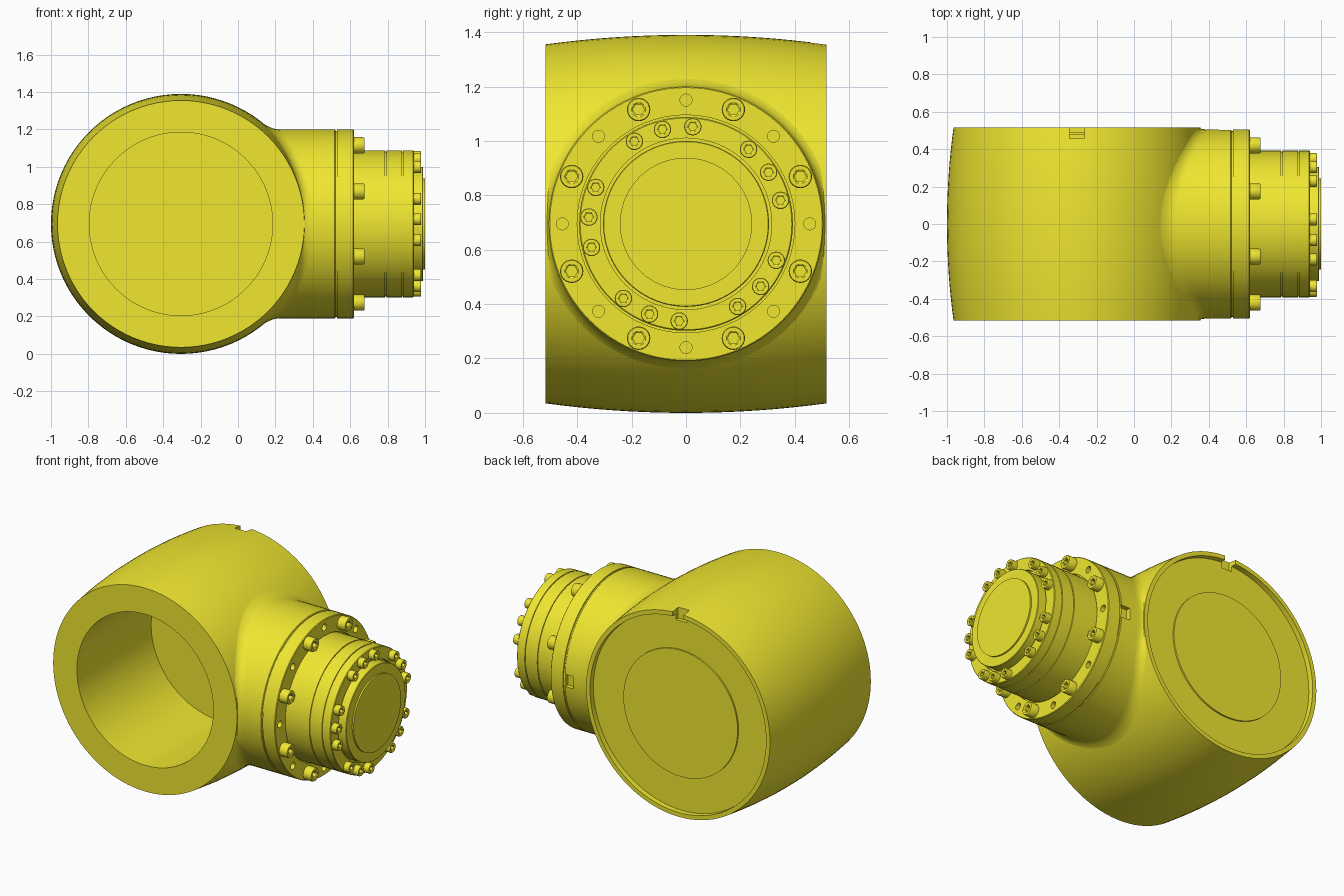
import bpy, bmesh
from math import cos, sin, pi, sqrt, radians

if "Cube" in bpy.data.objects:
    bpy.data.objects.remove(bpy.data.objects["Cube"])

CX, CZ = -0.305, 0.695          # barrel axis (along y); wrist axis (along x) shares CZ
N = 96

yellow = bpy.data.materials.new("yellow_paint")
yellow.diffuse_color = (0.87, 0.80, 0.03, 1)
yellow.use_nodes = True
yellow.node_tree.nodes["Principled BSDF"].inputs["Base Color"].default_value = yellow.diffuse_color


def loft(name, rings):
    """Skin equal-length rings and cap both ends."""
    bm = bmesh.new()
    vs = [[bm.verts.new(p) for p in ring] for ring in rings]
    n = len(vs[0])
    for a, b in zip(vs, vs[1:]):
        for i in range(n):
            j = (i + 1) % n
            bm.faces.new((a[i], a[j], b[j], b[i]))
    bm.faces.new(vs[0])
    bm.faces.new(vs[-1])
    bmesh.ops.recalc_face_normals(bm, faces=bm.faces)
    me = bpy.data.meshes.new(name)
    bm.to_mesh(me)
    bm.free()
    me.materials.append(yellow)
    ob = bpy.data.objects.new(name, me)
    bpy.context.collection.objects.link(ob)
    return ob


def smooth(ob, angle=30):
    ob.data.shade_smooth()
    ob.data.set_sharp_from_angle(angle=radians(angle))


def angles(n):
    return [2 * pi * i / n for i in range(n)]


def lathe_x(name, profile, n=N, y=0, z=CZ):
    return loft(name, [[(h, y + r * cos(t), z + r * sin(t)) for t in angles(n)]
                       for r, h in profile])


def lathe_y(name, profile, n=N):
    return loft(name, [[(CX + r * cos(t), h, CZ + r * sin(t)) for t in angles(n)]
                       for r, h in profile])


def box(name, x, y, z):
    return loft(name, [[(a, y[0], c), (a, y[1], c), (a, y[1], d), (a, y[0], d)]
                       for a in x for c, d in [z]])


def cut(ob, cutters):
    for c in cutters:
        m = ob.modifiers.new("cut", 'BOOLEAN')
        m.operation, m.solver, m.object = 'DIFFERENCE', 'EXACT', c
        bpy.context.view_layer.objects.active = ob
        bpy.ops.object.modifier_apply(modifier=m.name)
        bpy.data.objects.remove(c)


def barrel_r(y):
    return 0.695 - 0.035 * (y / 0.517) ** 2


def barrel_x(y, dz):
    return CX + sqrt(barrel_r(y) ** 2 - dz ** 2)


# Barrel: bulged shell, deep front bore, shallow rear recess with raised disc
bulge = [(barrel_r(y), y) for y in [-0.517 + 1.034 * i / 16 for i in range(17)]]
barrel = lathe_y("barrel_housing",
                 [(0.49, 0.245), (0.49, -0.517)] + bulge +
                 [(0.632, 0.517), (0.632, 0.482), (0.41, 0.482), (0.41, 0.492)])
cut(barrel, [box("rim_notch_cutter", (-0.345, -0.265), (0.458, 0.55), (1.29, 1.45))])
smooth(barrel)

# Neck: filleted out of the barrel, then straight to the flange
R = 0.505
rows = [[] for _ in range(12)]
for t in angles(N):
    c, s = cos(t), sin(t)
    r_out = min(0.555, 0.514 / max(abs(c), 0.01))
    x0 = barrel_x(r_out * c, r_out * s) - 0.004
    xi = barrel_x(R * c, R * s)
    pts = [(0.25, 0.3)]
    for k in range(9):
        u = k / 8
        a, b, d = (1 - u) ** 2, 2 * u * (1 - u), u * u
        pts.append((a * x0 + b * xi + d * (xi + 0.05), a * r_out + (b + d) * R))
    pts += [(0.517, R), (0.521, R - 0.004)]
    for row, (x, r) in zip(rows, pts):
        row.append((x, r * c, CZ + r * s))
neck = loft("neck", rows)
cut(neck, [box("side_slot_cutter", (0.455, 0.56), (0.475, 0.56), (0.655, 0.735))])
smooth(neck)

# Flange with plain holes between its bolts
flange = lathe_x("flange", [(0.498, 0.515), (0.498, 0.53), (R, 0.53), (R, 0.616),
                            (0.501, 0.62), (0.40, 0.62), (0.40, 0.605)])
cut(flange, [lathe_x("hole_cutter", [(0.022, 0.58), (0.022, 0.66)], 24,
                     0.455 * cos(k * pi / 4), CZ + 0.455 * sin(k * pi / 4))
             for k in range(8)])
smooth(flange)

# Wrist drum with thin seam grooves, then the hub with its raised cover
drum = [(0.393, 0.59)]
for x in (0.79, 0.88):
    drum += [(0.393, x - 0.003), (0.387, x - 0.003), (0.387, x + 0.003), (0.393, x + 0.003)]
drum += [(0.393, 0.936), (0.389, 0.94), (0.315, 0.94), (0.315, 0.915)]
smooth(lathe_x("wrist_drum", drum))
smooth(lathe_x("wrist_hub", [(0.305, 0.905), (0.305, 0.987), (0.302, 0.99),
                             (0.243, 0.99), (0.243, 1.0)]))


# Socket-head bolts: round head with a hexagonal recess
def bolt(name, x, radius, height, ring_r, ang):
    y, z = ring_r * cos(ang), CZ + ring_r * sin(ang)

    def ring(r, h, hexed=False):
        out = []
        for t in angles(24):
            k = r
            if hexed:
                k = r * cos(pi / 6) / cos(t % (pi / 3) - pi / 6)
            out.append((x + h, y + k * cos(t), z + k * sin(t)))
        return out
    smooth(loft(name, [ring(radius, -0.01), ring(radius, height * 0.9),
                       ring(radius * 0.93, height), ring(radius * 0.6, height),
                       ring(radius * 0.5, height * 0.92, True),
                       ring(radius * 0.5, height * 0.45, True)]))


for k in range(8):
    bolt(f"flange_bolt_{k + 1}", 0.62, 0.043, 0.055, 0.455, radians(22.5 + 45 * k))
for g in range(5):
    for j in (-1, 0, 1):
        bolt(f"drum_bolt_{g * 3 + j + 2}", 0.94, 0.032, 0.038, 0.358,
             radians(32 + 72 * g + 18 * j))
